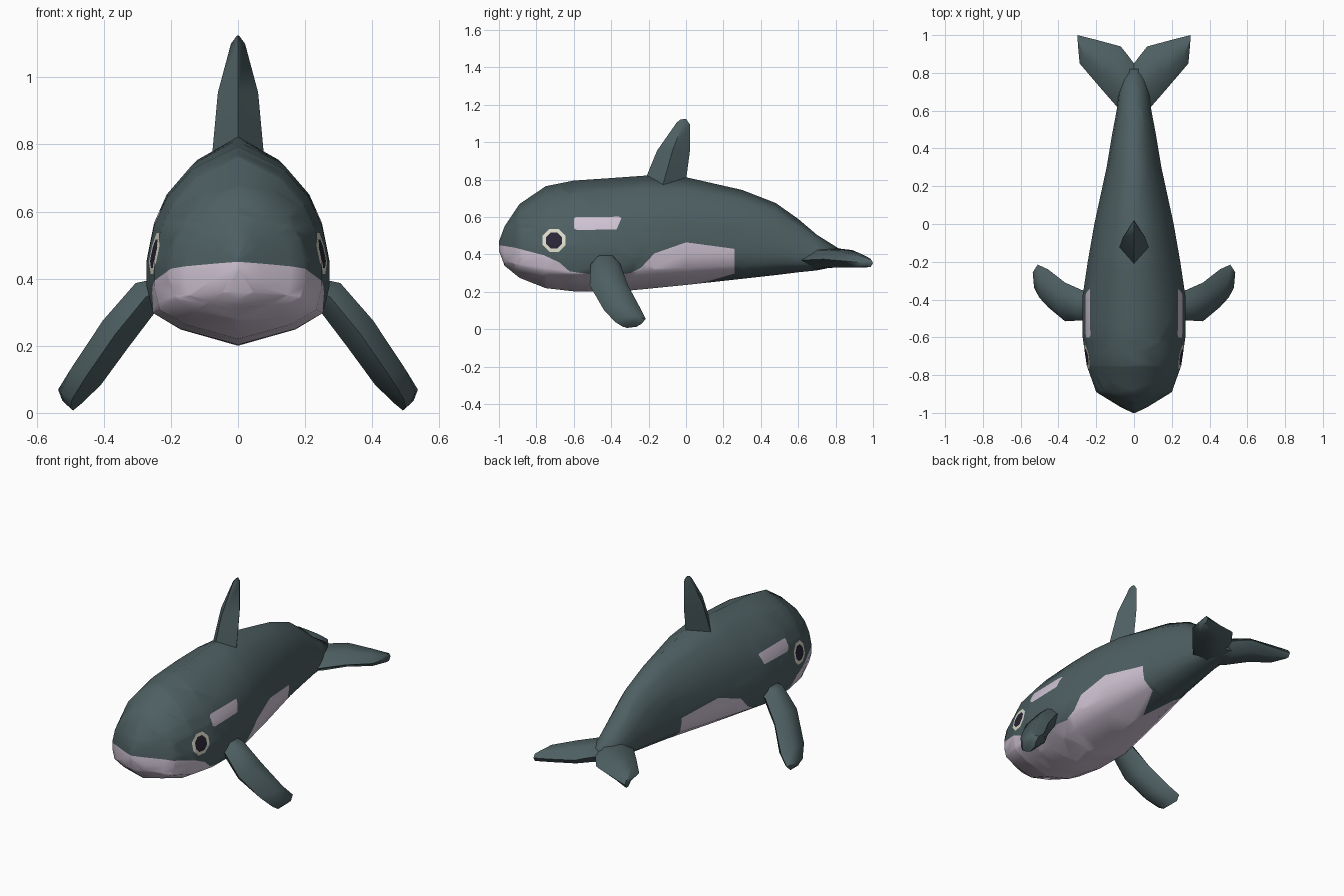
import bpy, bmesh, math
from mathutils import Vector

if "Cube" in bpy.data.objects:
    bpy.data.objects.remove(bpy.data.objects["Cube"])


def make_material(name, color):
    mat = bpy.data.materials.new(name)
    mat.use_nodes = True
    mat.diffuse_color = (*color, 1)
    mat.node_tree.nodes["Principled BSDF"].inputs["Base Color"].default_value = (*color, 1)
    return mat


MATERIALS = [
    make_material("slate_skin", (0.076, 0.115, 0.122)),
    make_material("pale_belly", (0.63, 0.55, 0.66)),
    make_material("eye_ring", (0.73, 0.73, 0.61)),
    make_material("dark_pupil", (0.023, 0.019, 0.038)),
]
SKIN, PALE, RING, PUPIL = range(len(MATERIALS))


def loft(rings):
    """Skin a list of equal rings and close both ends."""
    bm = bmesh.new()
    loops = [[bm.verts.new(p) for p in ring] for ring in rings]
    count = len(loops[0])
    for a, b in zip(loops, loops[1:]):
        for i in range(count):
            j = (i + 1) % count
            bm.faces.new((a[i], a[j], b[j], b[i]))
    bm.faces.new(loops[0])
    bm.faces.new(loops[-1])
    bmesh.ops.recalc_face_normals(bm, faces=bm.faces)
    return bm


def finish(bm, name, angle):
    mesh = bpy.data.meshes.new(name)
    bm.to_mesh(mesh)
    bm.free()
    for mat in MATERIALS:
        mesh.materials.append(mat)
    mesh.shade_smooth()
    mesh.set_sharp_from_angle(angle=math.radians(angle))
    obj = bpy.data.objects.new(name, mesh)
    bpy.context.collection.objects.link(obj)
    return obj


def paint(bm, outline, material, keep, to_3d=lambda a, b: Vector((0, a, b)),
          axis=Vector((1, 0, 0))):
    """Cut a convex outline into the chosen faces and colour its inside."""
    points = [to_3d(*p) for p in outline]
    centre = sum(points, Vector()) / len(points)
    inside = [f for f in bm.faces if keep(f)]
    for p, q in zip(points, points[1:] + points[:1]):
        normal = (q - p).cross(axis).normalized()
        if normal.dot(centre - p) < 0:
            normal.negate()
        geom = set(inside)
        for f in inside:
            geom.update(f.edges)
            geom.update(f.verts)
        cut = bmesh.ops.bisect_plane(bm, geom=list(geom), dist=1e-5,
                                     plane_co=p, plane_no=normal)
        inside = [f for f in cut["geom"] if isinstance(f, bmesh.types.BMFace)
                  and normal.dot(f.calc_center_median() - p) > 0]
    for f in inside:
        f.material_index = material


# Body: stations are y, top, bottom, half width
STATIONS = [
    (-1.0, 0.47, 0.42, 0.006), (-0.97, 0.55, 0.34, 0.07), (-0.89, 0.67, 0.275, 0.2),
    (-0.75, 0.765, 0.22, 0.25), (-0.6, 0.795, 0.203, 0.272), (-0.38, 0.81, 0.2, 0.272),
    (-0.2, 0.823, 0.217, 0.245), (0, 0.813, 0.237, 0.21), (0.3, 0.745, 0.27, 0.145),
    (0.48, 0.675, 0.29, 0.115), (0.6, 0.59, 0.305, 0.092), (0.7, 0.505, 0.315, 0.08),
    (0.82, 0.43, 0.34, 0.05),
]
HALF = [(0, 1), (0.5, 0.885), (0.78, 0.74), (0.92, 0.6), (1, 0.42),
        (1, 0.29), (0.93, 0.16), (0.63, 0.08), (0, 0)]
SECTION = HALF + [(-x, z) for x, z in HALF[-2:0:-1]]
body = loft([[(x * w, y, bot + z * (top - bot)) for x, z in SECTION]
             for y, top, bot, w in STATIONS])

# Belly colour below a side line, one strip at a time
BELLY_LINE = [(-1.02, 0.453), (-0.917, 0.437), (-0.757, 0.395), (-0.676, 0.357),
              (-0.623, 0.31), (-0.505, 0.293), (-0.3, 0.3), (-0.24, 0.33),
              (-0.17, 0.405), (0, 0.465), (0.26, 0.43)]
for (y0, z0), (y1, z1) in zip(BELLY_LINE, BELLY_LINE[1:]):
    paint(body, [(y0, 0.1), (y1, 0.1), (y1, z1), (y0, z0)], PALE, lambda f: True)

# Dark notch under the tail end of the belly
paint(body, [(0, 0.08), (0.09, 0.28), (-0.09, 0.28)], SKIN,
      lambda f: f.normal.z < -0.3, lambda a, b: Vector((a, b, 0)), Vector((0, 0, 1)))


def octagon(radius):
    turns = [math.tau * (i + 0.5) / 8 for i in range(8)]
    return [(-0.705 + radius * math.cos(t), 0.475 + radius * math.sin(t)) for t in turns]


# Cheek patches and eyes on both sides
CHEEK = [(-0.6, 0.54), (-0.58, 0.53), (-0.37, 0.535), (-0.345, 0.595),
         (-0.36, 0.602), (-0.59, 0.6), (-0.6, 0.59)]
for side in (1, -1):
    for outline, material in ((CHEEK, PALE), (octagon(0.066), RING), (octagon(0.046), PUPIL)):
        paint(body, outline, material,
              lambda f: f.calc_center_median().x * side > 0.01)
finish(body, "body", 75)


def fin(name, sections, shoulders, angle=55):
    """Loft a fin from (leading point, trailing point, half thickness vector)."""
    rings = []
    for lead, trail, thick in sections:
        lead, trail, thick = Vector(lead), Vector(trail), Vector(thick)
        upper = [lead.lerp(trail, s) + thick for s in shoulders]
        lower = [lead.lerp(trail, s) - thick for s in reversed(shoulders)]
        rings.append([lead, *upper, trail, *lower])
    finish(loft(rings), name, angle)


# Dorsal fin
fin("dorsal_fin", [
    ((0, -0.235, 0.76), (0, -0.005, 0.76), (0.078, 0, 0)),
    ((0, -0.155, 0.955), (0, 0.021, 0.955), (0.06, 0, 0)),
    ((0, -0.05, 1.105), (0, 0.021, 1.095), (0.021, 0, 0)),
    ((0, -0.03, 1.122), (0, 0, 1.125), (0.004, 0, 0)),
], [0.47])

# Paired flippers and tail flukes
for side, label in ((1, "left"), (-1, "right")):
    def mirrored(sections):
        return [[(x * side, y, z) for x, y, z in row] for row in sections]

    fin(label + "_flipper", mirrored([
        ((0.2, -0.49, 0.38), (0.2, -0.36, 0.38), (0.02, 0, 0.025)),
        ((0.275, -0.51, 0.345), (0.275, -0.35, 0.345), (0.03, 0, 0.042)),
        ((0.365, -0.515, 0.235), (0.365, -0.31, 0.235), (0.038, 0, 0.04)),
        ((0.455, -0.44, 0.105), (0.455, -0.24, 0.105), (0.046, 0, 0.022)),
        ((0.495, -0.38, 0.04), (0.51, -0.215, 0.055), (0.03, 0, 0.018)),
        ((0.5, -0.34, 0.015), (0.515, -0.24, 0.028), (0.012, 0, 0.011)),
    ]), [0.25, 0.75])

    fin(label + "_fluke", mirrored([
        ((0, 0.56, 0.37), (0, 0.85, 0.385), (0, 0, 0.05)),
        ((0.09, 0.62, 0.37), (0.03, 0.89, 0.385), (0, 0, 0.05)),
        ((0.19, 0.735, 0.375), (0.07, 0.94, 0.38), (0, 0, 0.045)),
        ((0.288, 0.85, 0.365), (0.2, 0.975, 0.365), (0, 0, 0.035)),
        ((0.297, 0.95, 0.355), (0.3, 1.0, 0.355), (0, 0, 0.022)),
    ]), [0.3, 0.75])
